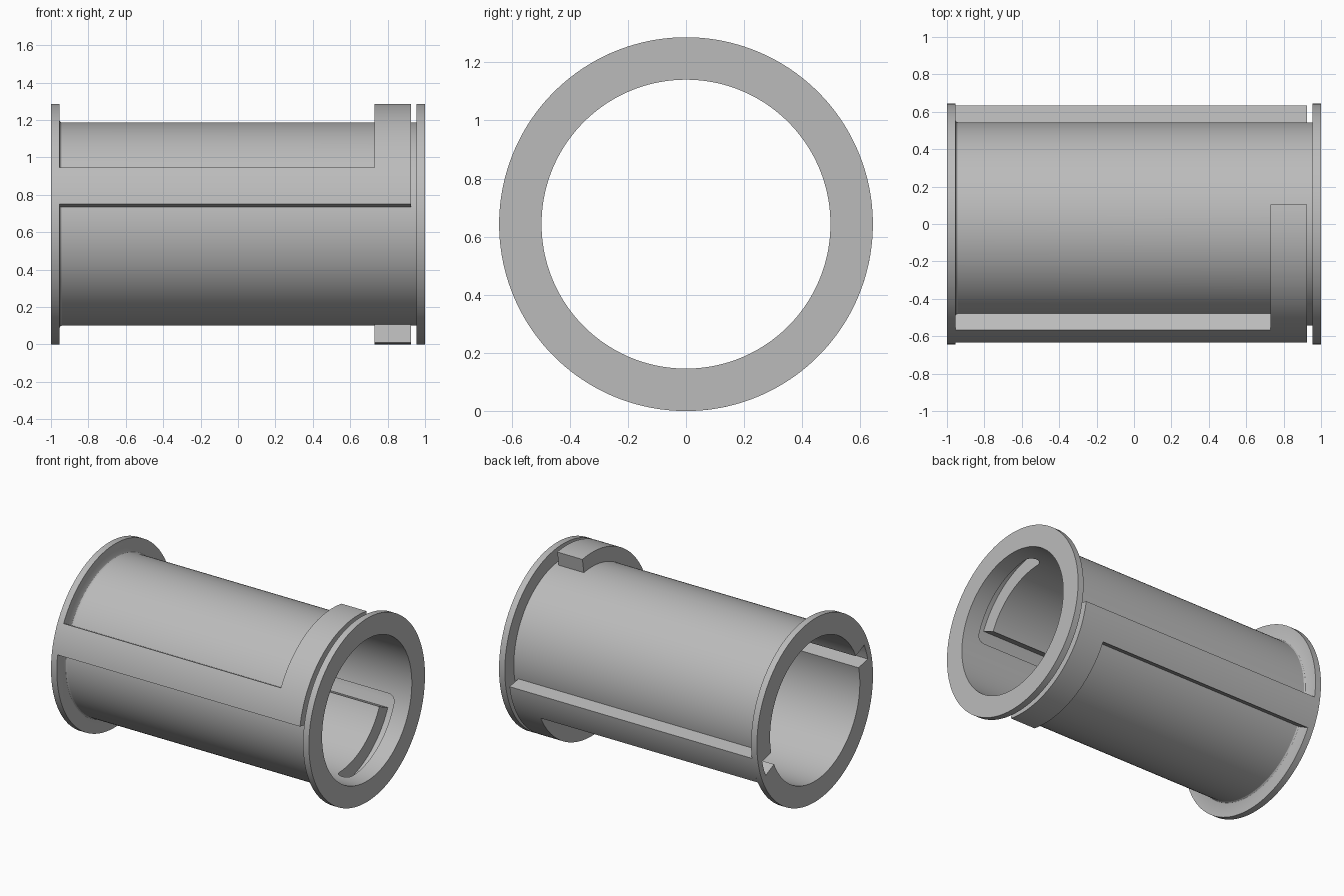
import bpy, bmesh
from math import sin, cos, pi, radians, sqrt

if "Cube" in bpy.data.objects:
    bpy.data.objects.remove(bpy.data.objects["Cube"], do_unlink=True)

R_FLANGE, R_TUBE, R_BORE, R_GROOVE = 0.643, 0.543, 0.497, 0.60
STRIP = (9.6, 28.0)      # angles of the long raised strip, from the front upward
GROOVE = (13.1, 24.5)    # angles of the long inner groove

grey = bpy.data.materials.new("light_grey")
grey.use_nodes = True
grey.diffuse_color = (0.5, 0.5, 0.5, 1)
grey.node_tree.nodes["Principled BSDF"].inputs["Base Color"].default_value = (0.5, 0.5, 0.5, 1)


def point(x, deg, r):
    a = radians(deg)
    return (x, -r * cos(a), R_FLANGE + r * sin(a))


def make_object(name, bm):
    bmesh.ops.remove_doubles(bm, verts=bm.verts, dist=1e-5)
    bmesh.ops.recalc_face_normals(bm, faces=bm.faces)
    mesh = bpy.data.meshes.new(name)
    bm.to_mesh(mesh)
    bm.free()
    mesh.materials.append(grey)
    obj = bpy.data.objects.new(name, mesh)
    bpy.context.collection.objects.link(obj)
    return obj


def curved_slab(bm, rows, r_in, r_out, turn):
    """Solid wrapped round the axis; each row is (angle, left, middle, right, has_strip)."""
    faces = []
    for (a, l0, m0, e0, s0), (b, l1, m1, e1, s1) in zip(rows, rows[1:]):
        spans = [(m0, e0, m1, e1)]
        if s0 and s1:
            spans.append((l0, m0, l1, m1))
        for p, q, s, t in spans:
            corners = [(p, a), (q, a), (t, b), (s, b)]
            faces.append(bm.faces.new([bm.verts.new(point(x, d + turn, r_out)) for x, d in corners]))
    bmesh.ops.remove_doubles(bm, verts=list({v for f in faces for v in f.verts}), dist=1e-5)
    faces = [f for f in faces if f.is_valid]
    new = bmesh.ops.extrude_face_region(bm, geom=faces, use_keep_orig=True)
    for v in new["geom"]:
        if isinstance(v, bmesh.types.BMVert):
            v.co.y *= r_in / r_out
            v.co.z = R_FLANGE + (v.co.z - R_FLANGE) * r_in / r_out


def steps(a, b, n):
    return [a + (b - a) * i / n for i in range(n + 1)]


def finish(obj, cutter):
    mod = obj.modifiers.new("groove", "BOOLEAN")
    mod.operation, mod.solver, mod.object = "DIFFERENCE", "EXACT", cutter
    bpy.ops.object.select_all(action="DESELECT")
    obj.select_set(True)
    bpy.context.view_layer.objects.active = obj
    bpy.ops.object.modifier_apply(modifier=mod.name)
    bpy.ops.object.shade_smooth_by_angle(angle=radians(30))


# Sleeve with two end flanges, turned around the x axis
profile = [(-1, R_BORE), (-1, R_FLANGE), (-0.955, R_FLANGE), (-0.955, 0.556),
           (-0.951, 0.548), (-0.943, R_TUBE), (0.955, R_TUBE), (0.955, R_FLANGE),
           (1, R_FLANGE), (1, R_BORE)]
bm = bmesh.new()
SEG = 180
rings = [[bm.verts.new(point(x, 360 * i / SEG, r)) for x, r in profile] for i in range(SEG)]
for i in range(SEG):
    ring, nxt = rings[i], rings[(i + 1) % SEG]
    for j in range(len(profile)):
        k = (j + 1) % len(profile)
        bm.faces.new([ring[j], ring[k], nxt[k], nxt[j]])
sleeve = make_object("flanged_sleeve", bm)

# Inner L-shaped grooves with rounded corner and end
HALF, MID, END = 0.05, 0.83, 94.0
ROUND = 5.7
rows = []
start, stop = GROOVE
angles = [start + ROUND * (1 - cos(t)) for t in steps(0, pi / 2, 8)]
angles += [stop] + steps(stop, END - ROUND, 32)[1:]
angles += [END - ROUND + ROUND * sin(t) for t in steps(0, pi / 2, 8)][1:]
for a in angles:
    d = max(start + ROUND - a, a - (END - ROUND), 0) / ROUND
    h = max(HALF * sqrt(max(1 - d * d, 0)), 0.003)
    on_strip = a <= stop + 1e-6
    rows.append((a, -1.05, MID - (HALF if on_strip else h), MID + h, on_strip))
bm = bmesh.new()
for turn in (0, 180):
    curved_slab(bm, rows, 0.45, R_GROOVE, turn)
cutter = make_object("groove_cutter", bm)
cutter.hide_render = True

# Raised L-shaped housings over the grooves, opposite each other
angles = steps(*STRIP, 10) + steps(STRIP[1], 99.4, 36)[1:]
rows = [(a, -0.955, 0.73, 0.925, a <= STRIP[1] + 1e-6) for a in angles]
housings = []
for name, turn in (("front_groove_housing", 0), ("back_groove_housing", 180)):
    bm = bmesh.new()
    curved_slab(bm, rows, 0.52, R_FLANGE, turn)
    housings.append(make_object(name, bm))

for obj in [sleeve] + housings:
    finish(obj, cutter)
bpy.data.objects.remove(cutter, do_unlink=True)
